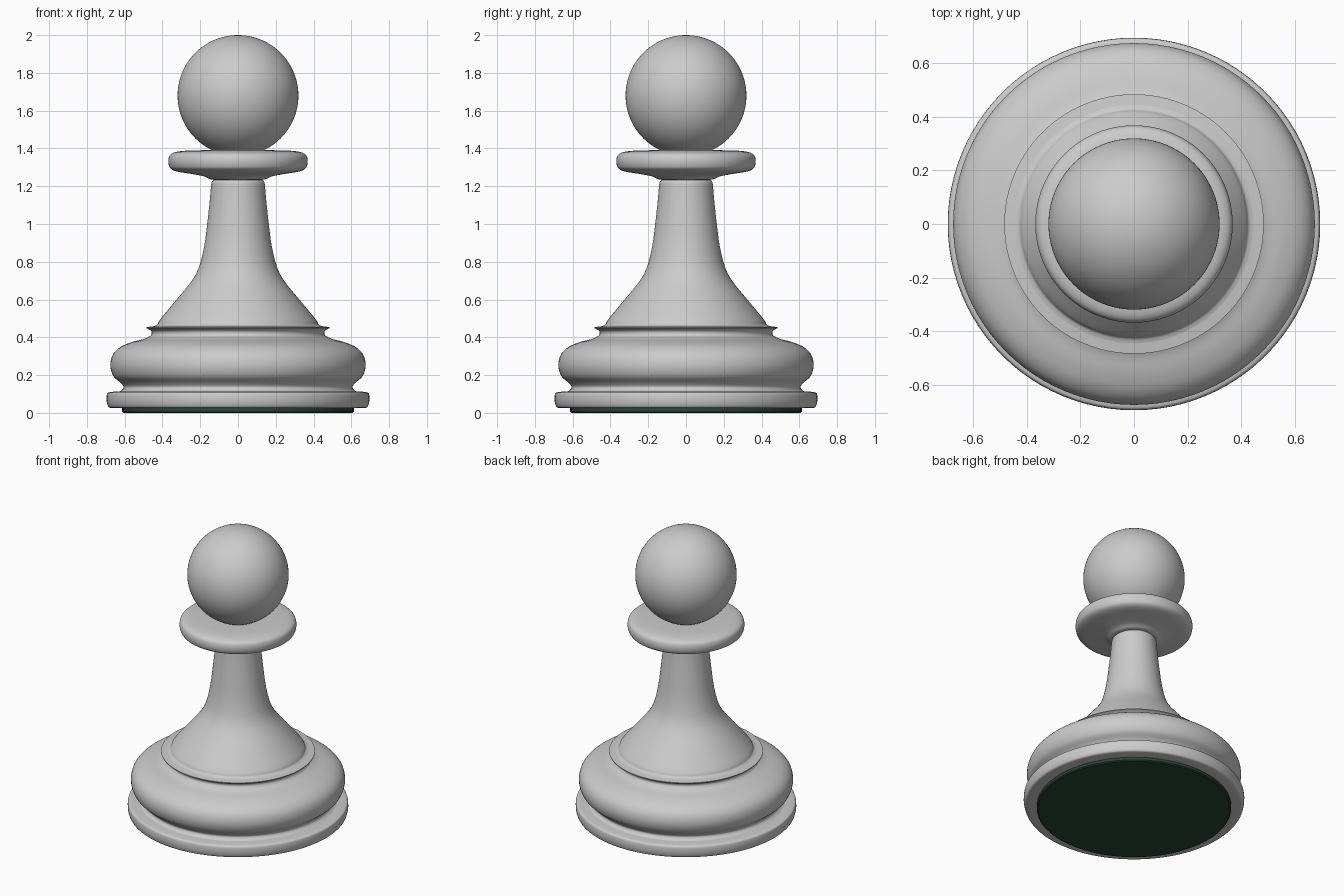
import bpy, math

if "Cube" in bpy.data.objects:
    bpy.data.objects.remove(bpy.data.objects["Cube"])

SIDES = 96


def smooth_points(pts, steps=6):
    """Catmull-Rom curve through (radius, height) points."""
    out = []
    for i in range(len(pts) - 1):
        p0, p1 = pts[max(i - 1, 0)], pts[i]
        p2, p3 = pts[i + 1], pts[min(i + 2, len(pts) - 1)]
        for s in range(steps):
            t = s / steps
            out.append(tuple(
                0.5 * (2 * b + (c - a) * t + (2 * a - 5 * b + 4 * c - d) * t * t
                       + (3 * b - a - 3 * c + d) * t ** 3)
                for a, b, c, d in zip(p0, p1, p2, p3)))
    out.append(pts[-1])
    return out


def lathe(name, profile, angle=35):
    """Turn a bottom-to-top (radius, height) profile around z."""
    verts, faces, rings = [], [], []
    for r, z in profile:
        n = 1 if r < 1e-5 else SIDES
        rings.append((len(verts), n))
        for k in range(n):
            a = 2 * math.pi * k / SIDES
            verts.append((r * math.cos(a), r * math.sin(a), z))
    for (a, na), (b, nb) in zip(rings, rings[1:]):
        for k in range(SIDES):
            j = (k + 1) % SIDES
            face = []
            for v in (a + k % na, a + j % na, b + j % nb, b + k % nb):
                if v not in face:
                    face.append(v)
            faces.append(face)
    mesh = bpy.data.meshes.new(name)
    mesh.from_pydata(verts, [], faces)
    obj = bpy.data.objects.new(name, mesh)
    bpy.context.collection.objects.link(obj)
    bpy.ops.object.select_all(action='DESELECT')
    obj.select_set(True)
    bpy.context.view_layer.objects.active = obj
    bpy.ops.object.shade_smooth_by_angle(angle=math.radians(angle))
    return obj


# Felt pad under the base
felt = lathe("felt_pad", [(0, 0), (0.605, 0), (0.613, 0.006), (0.613, 0.025)])
green = bpy.data.materials.new("dark_green_felt")
green.diffuse_color = (0.02, 0.06, 0.035, 1)
green.use_nodes = True
green.node_tree.nodes["Principled BSDF"].inputs["Base Color"].default_value = green.diffuse_color
felt.data.materials.append(green)

# Rounded foot disc
lathe("foot_disc", [(0.613, 0.025)] + smooth_points(
    [(0.66, 0.025), (0.683, 0.029), (0.692, 0.045), (0.696, 0.07),
     (0.694, 0.098), (0.685, 0.108), (0.66, 0.112)], 4) + [(0.625, 0.114)])

# Groove and bulging base ring
lathe("base_bulge", smooth_points(
    [(0.625, 0.114), (0.611, 0.125), (0.607, 0.14), (0.622, 0.16),
     (0.66, 0.195), (0.676, 0.25), (0.664, 0.306), (0.625, 0.347),
     (0.565, 0.374), (0.50, 0.391), (0.465, 0.407)]))

# Thin sharp flange
lathe("flange", smooth_points(
    [(0.465, 0.407), (0.457, 0.42), (0.462, 0.436), (0.485, 0.449)], 4)
    + [(0.485, 0.454), (0.445, 0.459)])

# Flared stem
lathe("stem", smooth_points(
    [(0.445, 0.459), (0.428, 0.467), (0.417, 0.487), (0.39, 0.522),
     (0.325, 0.60), (0.255, 0.685), (0.218, 0.745), (0.195, 0.81),
     (0.176, 0.90), (0.163, 1.0), (0.15, 1.12), (0.143, 1.20),
     (0.139, 1.223), (0.128, 1.234)]))

# Collar
lathe("collar", smooth_points(
    [(0.128, 1.234), (0.15, 1.238), (0.18, 1.252), (0.24, 1.264),
     (0.32, 1.277), (0.355, 1.292), (0.367, 1.315), (0.368, 1.345),
     (0.357, 1.368), (0.325, 1.382), (0.26, 1.389), (0.135, 1.391)]), 50)

# Ball head, cut where it meets the collar
R, ZC = 0.32, 1.68
start = math.asin((1.391 - ZC) / R)
lathe("ball_head", [
    (R * math.cos(a), ZC + R * math.sin(a))
    for a in (start + (math.pi / 2 - start) * i / 40 for i in range(41))])
